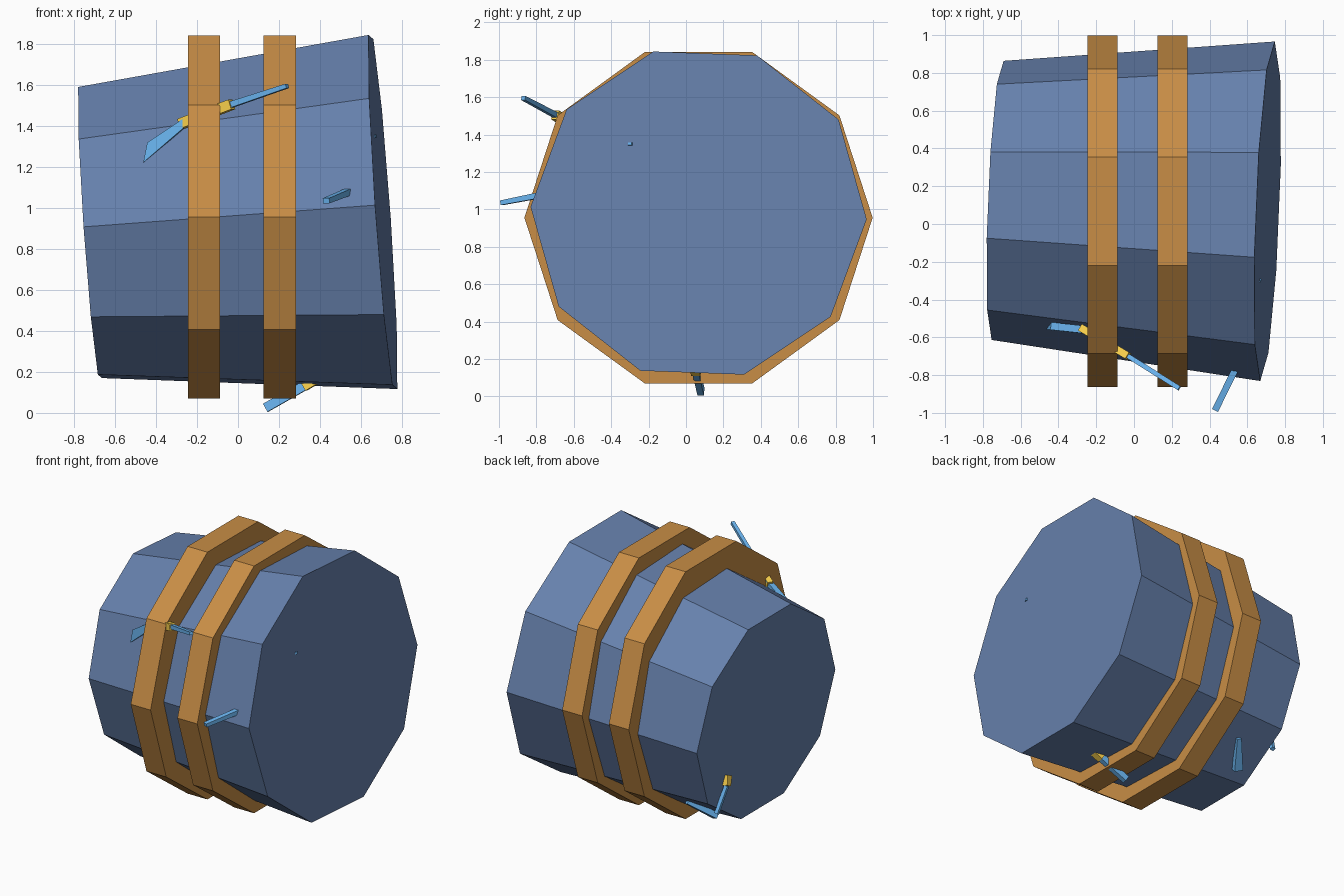
import bpy, bmesh, math
from mathutils import Vector

if "Cube" in bpy.data.objects:
    bpy.data.objects.remove(bpy.data.objects["Cube"])


def material(name, rgb):
    m = bpy.data.materials.new(name)
    m.diffuse_color = (*[c ** 2.2 for c in rgb], 1)   # screen colour to linear
    m.use_nodes = True
    m.node_tree.nodes["Principled BSDF"].inputs["Base Color"].default_value = m.diffuse_color
    return m


BLUE = material("slate_blue", (0.40, 0.50, 0.67))
WOOD = material("wood", (0.78, 0.55, 0.28))
STEEL = material("light_blue", (0.42, 0.71, 0.95))
GOLD = material("yellow", (1.0, 0.83, 0.31))


def loft(name, rings, mat, closed=False):
    """Bridge equal-length point rings; cap the ends or close into a loop."""
    bm = bmesh.new()
    vs = [[bm.verts.new(p) for p in r] for r in rings]
    n = len(vs[0])
    pairs = list(zip(vs, vs[1:])) + ([(vs[-1], vs[0])] if closed else [])
    for a, b in pairs:
        for i in range(n):
            j = (i + 1) % n
            bm.faces.new((a[i], a[j], b[j], b[i]))
    if not closed:
        bm.faces.new(vs[0][::-1])
        bm.faces.new(vs[-1])
    bmesh.ops.recalc_face_normals(bm, faces=bm.faces)
    me = bpy.data.meshes.new(name)
    bm.to_mesh(me)
    bm.free()
    me.materials.append(mat)
    ob = bpy.data.objects.new(name, me)
    bpy.context.collection.objects.link(ob)
    return ob


def decagon(c, axis, r, phase=0):
    n = axis.normalized()
    u = (Vector((0, 1, 0)) - n * n.y).normalized()
    w = n.cross(u)
    angs = [math.radians(36 * k + phase) for k in range(10)]
    return [c + r * (u * math.cos(a) + w * math.sin(a)) for a in angs]


def bar(name, p, q, mat, w0, w1, thick, side=(0, 0, 1), square=True):
    """Flat bar from p to q, its width going from w0 to w1 along side."""
    p, q = Vector(p), Vector(q)
    d = (q - p).normalized()
    s = Vector(side)
    if square:
        s = s - d * s.dot(d)
    s.normalize()
    t = d.cross(s).normalized() * thick / 2
    rings = [[c + s * w / 2 + t, c - s * w / 2 + t, c - s * w / 2 - t, c + s * w / 2 - t]
             for c, w in ((p, w0), (q, w1))]
    return loft(name, rings, mat)


# Tilted ten-sided barrel
left, right = Vector((-0.722, 0.125, 0.88)), Vector((0.707, 0.0675, 0.98))
axis = right - left
loft("barrel", [decagon(left, axis, 0.74, -2.3), decagon(right, axis, 0.90, -2.3)], BLUE)

# Two hoops, deep enough to meet the barrel all round
X = Vector((1, 0, 0))
for name, x0, x1, ri in (("left_hoop", -0.245, -0.088, 0.70), ("right_hoop", 0.125, 0.282, 0.76)):
    loft(name, [decagon(Vector((x, 0.067, 0.955)), X, r)
                for x, r in ((x0, 0.931), (x1, 0.931), (x1, ri), (x0, ri))], WOOD, True)

# Upper front sword: handle, guard, flared blade
bar("upper_handle", (0.24, -0.87, 1.595), (-0.03, -0.70, 1.505), STEEL, 0.022, 0.03, 0.025)
bar("upper_guard", (-0.03, -0.70, 1.505), (-0.28, -0.55, 1.41), GOLD, 0.05, 0.05, 0.04)
bar("upper_blade", (-0.26, -0.56, 1.415), (-0.45, -0.54, 1.27), STEEL, 0.055, 0.10, 0.04,
    (0.2, 0, 1), False)

# Front handle
bar("front_handle", (0.43, -0.985, 1.035), (0.58, -0.68, 1.095), STEEL, 0.025, 0.035, 0.035)

# Handle and guard under the barrel
bar("lower_handle", (0.135, 0.08, 0.025), (0.32, 0.055, 0.13), STEEL, 0.045, 0.045, 0.035)
bar("lower_guard", (0.32, 0.055, 0.13), (0.42, 0.04, 0.19), GOLD, 0.05, 0.05, 0.05)

# Back left sword: blade, guard and handle
bar("rear_blade", (-0.53, 0.42, 0.195), (-0.41, 0.57, 0.325), STEEL, 0.06, 0.03, 0.04, (1, 0, 0))
bar("rear_guard", (-0.685, 0.51, 0.56), (-0.70, 0.54, 0.50), GOLD, 0.05, 0.04, 0.04, (0, 1, 0))
bar("rear_handle", (-0.70, 0.54, 0.50), (-0.67, 0.61, 0.32), STEEL, 0.025, 0.025, 0.025, (0, 1, 0))

# Blade tip poking out of the right end
bar("blade_tip", (0.60, -0.27, 1.34), (0.672, -0.30, 1.35), STEEL, 0.02, 0.015, 0.02)
